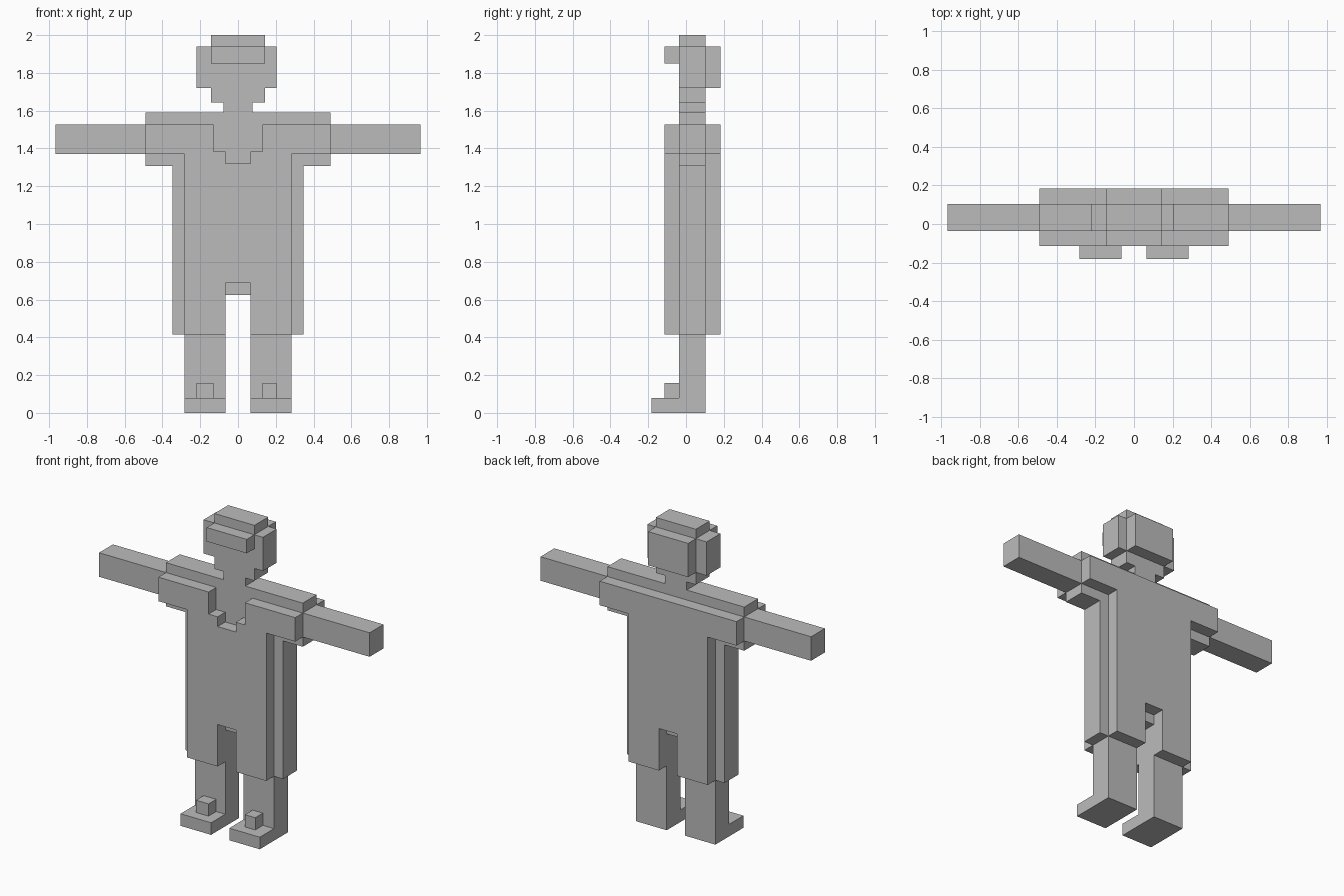
import bpy
import bmesh

if "Cube" in bpy.data.objects:
    bpy.data.objects.remove(bpy.data.objects["Cube"])

# Depth planes shared by all layers
Y_TOE, Y_FRONT, Y_MID, Y_BACK, Y_REAR = -0.182, -0.115, -0.037, 0.104, 0.183

grey = bpy.data.materials.new("plain grey")
grey.diffuse_color = (0.5, 0.5, 0.5, 1)
grey.use_nodes = True
grey.node_tree.nodes["Principled BSDF"].inputs["Base Color"].default_value = grey.diffuse_color


def mirrored(half):
    """Close a right-hand half outline by mirroring it across x = 0."""
    return half + [(-x, z) for x, z in reversed(half)]


def slab(name, outline, y0, y1):
    """Extrude an (x, z) outline from y0 to y1."""
    bm = bmesh.new()
    face = bm.faces.new([bm.verts.new((x, y0, z)) for x, z in outline])
    out = bmesh.ops.extrude_face_region(bm, geom=[face])
    moved = [v for v in out["geom"] if isinstance(v, bmesh.types.BMVert)]
    bmesh.ops.translate(bm, verts=moved, vec=(0, y1 - y0, 0))
    bmesh.ops.recalc_face_normals(bm, faces=bm.faces)
    mesh = bpy.data.meshes.new(name)
    bm.to_mesh(mesh)
    bm.free()
    mesh.materials.append(grey)
    obj = bpy.data.objects.new(name, mesh)
    bpy.context.collection.objects.link(obj)


def box(name, x0, x1, z0, z1, y0, y1):
    slab(name, [(x0, z0), (x1, z0), (x1, z1), (x0, z1)], y0, y1)


# Middle layer: legs, coat sides, arms, shoulders, neck, head in one outline
body = [(0.065, 0.623), (0.065, 0.078), (0.283, 0.078), (0.283, 0.416),
        (0.348, 0.416), (0.348, 1.308), (0.489, 1.308), (0.489, 1.371),
        (0.967, 1.371), (0.967, 1.526), (0.489, 1.526), (0.489, 1.59),
        (0.078, 1.59), (0.078, 1.642), (0.143, 1.642), (0.143, 1.721),
        (0.204, 1.721), (0.204, 1.939), (0.143, 1.939), (0.143, 2.0)]
outline = mirrored(body)
# the head is slightly wider on its left side
outline = [(-0.22 if x == -0.204 else x, z) for x, z in outline]
slab("body", outline, Y_MID, Y_BACK)

# Coat panels; the front one has a stepped neckline
coat = [(0.065, 0.687), (0.065, 0.416), (0.283, 0.416), (0.283, 1.371),
        (0.489, 1.371), (0.489, 1.526)]
neckline = [(0.13, 1.526), (0.13, 1.383), (0.065, 1.383), (0.065, 1.32)]
slab("coat_front", mirrored(coat + neckline), Y_FRONT, Y_MID)
slab("coat_back", mirrored(coat), Y_BACK, Y_REAR)

# Hair fringe and back of head
box("fringe", -0.143, 0.143, 1.849, 1.939, Y_FRONT, Y_MID)
box("back_hair", -0.143, 0.143, 1.721, 1.939, Y_BACK, Y_REAR)

# Shoes with raised knobs
box("left_shoe", -0.283, -0.065, 0, 0.078, Y_TOE, Y_BACK)
box("right_shoe", 0.065, 0.283, 0, 0.078, Y_TOE, Y_BACK)
box("left_shoe_knob", -0.22, -0.13, 0.078, 0.157, Y_FRONT, Y_MID)
box("right_shoe_knob", 0.13, 0.204, 0.078, 0.157, Y_FRONT, Y_MID)
